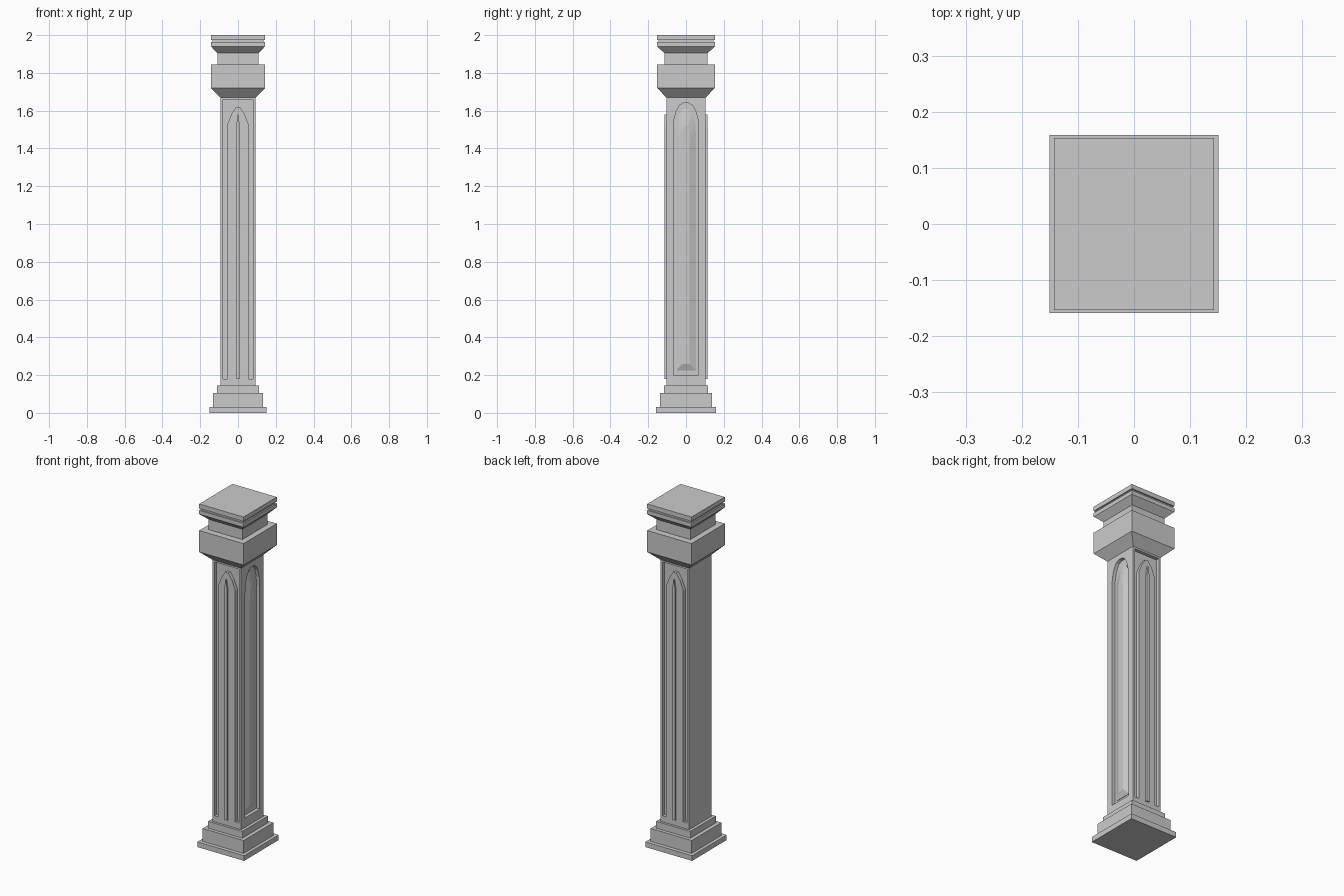
import bpy, bmesh

if "Cube" in bpy.data.objects:
    bpy.data.objects.remove(bpy.data.objects["Cube"])

HX, HY = 0.093, 0.104      # shaft half sizes
DEPTH = 0.02               # panel recess depth


def loft(name, loops):
    """Bridge matching closed loops and cap both ends."""
    bm = bmesh.new()
    rings = [[bm.verts.new(p) for p in loop] for loop in loops]
    n = len(rings[0])
    for a, b in zip(rings, rings[1:]):
        for i in range(n):
            j = (i + 1) % n
            bm.faces.new((a[i], a[j], b[j], b[i]))
    bm.faces.new(rings[0])
    bm.faces.new(rings[-1])
    bmesh.ops.recalc_face_normals(bm, faces=bm.faces)
    me = bpy.data.meshes.new(name)
    bm.to_mesh(me)
    bm.free()
    ob = bpy.data.objects.new(name, me)
    bpy.context.collection.objects.link(ob)
    return ob


def stack(name, profile):
    """Rectangular moulding from (half x, half y, z) steps."""
    return loft(name, [[(-x, -y, z), (x, -y, z), (x, y, z), (-x, y, z)]
                       for x, y, z in profile])


def arch(half, z0, spring, top, steps):
    """Lancet outline in (u, z); steps are (width, rise) fractions."""
    right = [(half * w, spring + (top - spring) * r) for w, r in steps]
    return ([(-half, z0), (half, z0)] + right
            + [(-u, z) for u, z in reversed(right)])


def on_y(outline, side, out):
    return [(u, side * (HY + out), z) for u, z in outline]


def on_x(outline, out):
    return [(HX + out, u, z) for u, z in outline]


def cut(target, cutter):
    cutter.hide_render = True
    mod = target.modifiers.new("cut", 'BOOLEAN')
    mod.operation = 'DIFFERENCE'
    mod.solver = 'EXACT'
    mod.object = cutter
    bpy.context.view_layer.objects.active = target
    bpy.ops.object.modifier_apply(modifier=mod.name)
    bpy.data.objects.remove(cutter)


# stepped base
stack("base", [(.151, .159, 0), (.151, .159, .03), (.132, .137, .03),
               (.132, .137, .105), (.11, .117, .105), (.11, .117, .145)])

# capital: flared block, neck and two-layer cap
stack("capital", [(HX, HY, 1.67), (.143, .153, 1.72), (.143, .153, 1.845),
                  (.109, .115, 1.845), (.109, .115, 1.905),
                  (.143, .153, 1.94), (.143, .153, 1.963),
                  (.135, .145, 1.963), (.135, .145, 1.974),
                  (.143, .153, 1.974), (.143, .153, 2.0)])

# shaft
shaft = stack("shaft", [(HX, HY, .145), (HX, HY, 1.67)])

# front and back panels: recess, flush lancet and raised rib
rect = [(-.08, .18), (.08, .18), (.08, 1.66), (-.08, 1.66)]
lancet = arch(.055, .18, 1.53, 1.62, [(1, 0), (.6, .6), (.18, 1)])
rib = arch(.009, .18, 1.52, 1.58, [(1, 0), (.2, 1)])
for side, label in ((-1, "front"), (1, "back")):
    cut(shaft, loft("cutter", [on_y(rect, side, -DEPTH), on_y(rect, side, .02)]))
    loft(label + "_lancet", [on_y(lancet, side, -DEPTH - .002),
                             on_y(lancet, side, 0)])
    loft(label + "_rib", [on_y(rib, side, -.005), on_y(rib, side, .01)])

# right side panel: arched recess with a bevelled raised centre
curve = [(1, 0), (.93, .4), (.75, .72), (.5, .92), (.2, 1)]
outer = arch(.067, .2, 1.5, 1.64, curve)
middle = arch(.052, .225, 1.49, 1.61, curve)
inner = arch(.019, .26, 1.44, 1.525, curve)
cut(shaft, loft("cutter", [on_x(outer, -DEPTH), on_x(outer, .02)]))
loft("side_panel", [on_x(middle, -DEPTH - .002), on_x(middle, -DEPTH + .002),
                    on_x(inner, -.004)])
